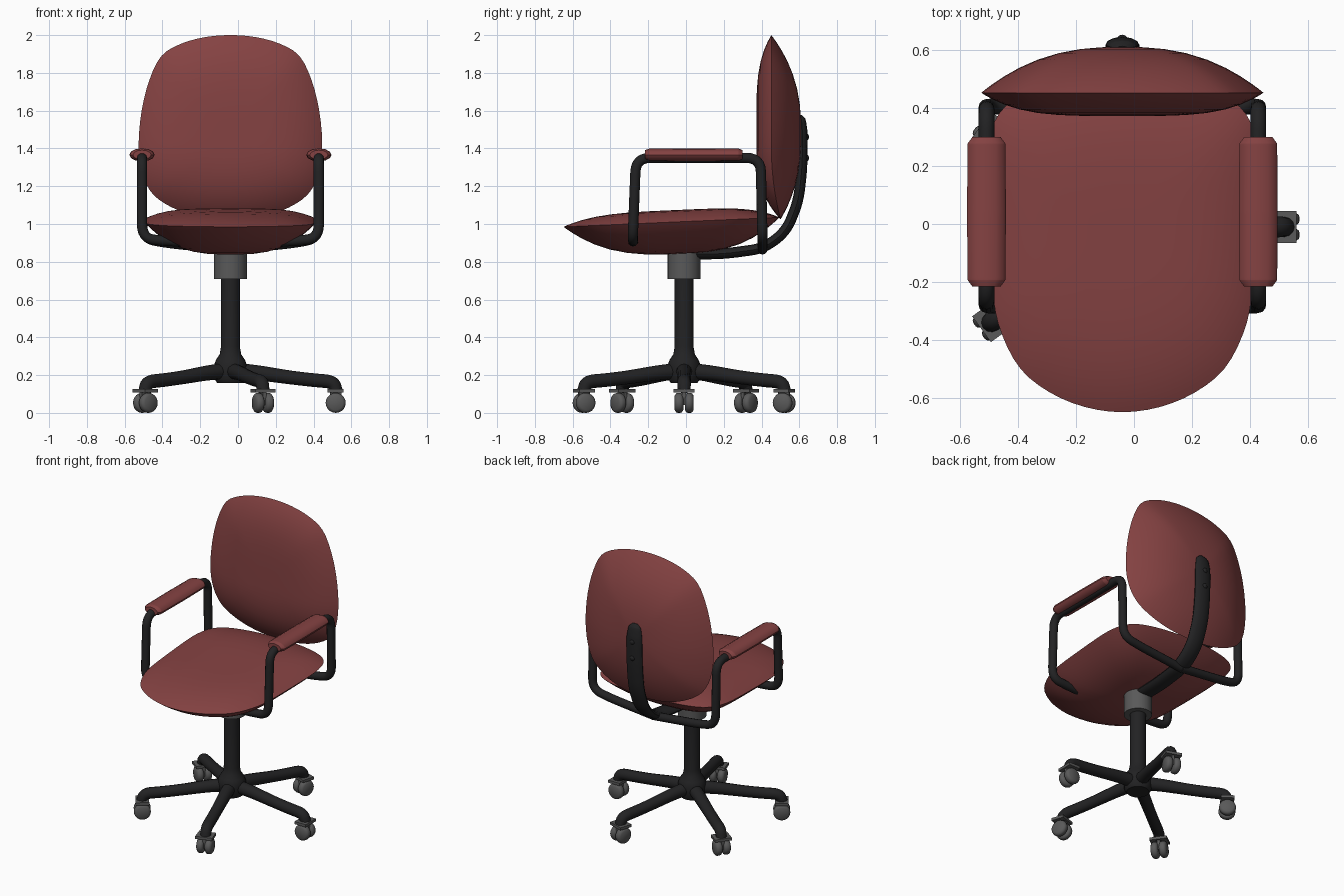
import bpy, bmesh, math
from mathutils import Vector, Matrix

if "Cube" in bpy.data.objects:
    bpy.data.objects.remove(bpy.data.objects["Cube"])

CX, CY = -0.04, -0.01          # axis of the chair


def material(name, rgb):
    m = bpy.data.materials.new(name)
    m.diffuse_color = (*rgb, 1)
    m.use_nodes = True
    m.node_tree.nodes["Principled BSDF"].inputs["Base Color"].default_value = m.diffuse_color
    return m


RED = material("red fabric", (0.235, 0.055, 0.055))
BLACK = material("black metal", (0.016, 0.016, 0.017))
GREY = material("grey plastic", (0.10, 0.10, 0.10))


def add(name, mesh, mat, angle=40):
    ob = bpy.data.objects.new(name, mesh)
    bpy.context.collection.objects.link(ob)
    mesh.materials.clear()
    mesh.materials.append(mat)
    bpy.ops.object.select_all(action='DESELECT')
    ob.select_set(True)
    bpy.context.view_layer.objects.active = ob
    bpy.ops.object.shade_smooth_by_angle(angle=math.radians(angle))
    return ob


def from_bm(name, bm, mat, angle=40):
    bmesh.ops.recalc_face_normals(bm, faces=bm.faces[:])
    me = bpy.data.meshes.new(name)
    bm.to_mesh(me)
    bm.free()
    return add(name, me, mat, angle)


def rounded(points, r, steps=6):
    """Fillet the corners of a polyline of (x, y, z, radius) points."""
    pts = [Vector(p) for p in points]
    out = [pts[0]]
    for a, b, c in zip(pts, pts[1:], pts[2:]):
        la, lc = (a - b).length, (c - b).length
        p = b + (a - b) * min(r / la, 0.5)
        q = b + (c - b) * min(r / lc, 0.5)
        for i in range(steps + 1):
            t = i / steps
            out.append(p * (1 - t) ** 2 + b * 2 * t * (1 - t) + q * t * t)
    return out + [pts[-1]]


def tube(name, points, radius, mat, fillet=0.06, matrix=Matrix()):
    cu = bpy.data.curves.new(name, 'CURVE')
    cu.dimensions = '3D'
    cu.bevel_depth, cu.bevel_resolution, cu.use_fill_caps = radius, 4, True
    pts = rounded(points, fillet)
    sp = cu.splines.new('POLY')
    sp.points.add(len(pts) - 1)
    for s, p in zip(sp.points, pts):
        s.co = (p.x, p.y, p.z, 1)
        s.radius = p.w
    tmp = bpy.data.objects.new(name + "_path", cu)
    me = bpy.data.meshes.new_from_object(tmp)
    bpy.data.objects.remove(tmp)
    me.transform(matrix)
    return add(name, me, mat)


def lathe(name, profile, mat, matrix, n=24):
    bm = bmesh.new()
    rings = [[bm.verts.new((r * math.cos(2 * math.pi * i / n), r * math.sin(2 * math.pi * i / n), z))
              for i in range(n)] for r, z in profile]
    for a, b in zip(rings, rings[1:]):
        for i in range(n):
            bm.faces.new((a[i], a[(i + 1) % n], b[(i + 1) % n], b[i]))
    bm.faces.new(rings[0])
    bm.faces.new(rings[-1])
    bm.transform(matrix)
    return from_bm(name, bm, mat)


def box(name, size, mat, matrix):
    bm = bmesh.new()
    bmesh.ops.create_cube(bm, size=1, matrix=matrix @ Matrix.Diagonal((*size, 1)))
    return from_bm(name, bm, mat)


def cushion(name, half, centre, rim, hi, lo, place):
    """Lens-shaped pad: half outline (u, v), rim height rim(v), bulges (height, power)."""
    loop = half + [(-u, v) for u, v in half[-2:0:-1]]
    n, ring = len(loop), []
    for i in range(n):                       # Catmull-Rom resampling
        a, b, c, d = (Vector(loop[(i + k) % n]) for k in (-1, 0, 1, 2))
        for t in (0, 1 / 3, 2 / 3):
            ring.append(0.5 * (2 * b + (c - a) * t + (2 * a - 5 * b + 4 * c - d) * t * t
                               + (3 * b - a - 3 * c + d) * t ** 3))
    bm, m = bmesh.new(), len(ring)

    def vert(p, s, h, k):
        v = centre + (p.y - centre) * s
        return bm.verts.new(place(p.x * s, v, rim(v) + h * (1 - s ** k)))
    edge = [vert(p, 1, 0, 1) for p in ring]
    for h, k in (hi, lo):
        prev = edge
        for s in (0.97, 0.92, 0.84, 0.73, 0.6, 0.45, 0.3, 0.15):
            cur = [vert(p, s, h, k) for p in ring]
            for i in range(m):
                j = (i + 1) % m
                bm.faces.new((prev[i], prev[j], cur[j], cur[i]))
            prev = cur
        tip = vert(ring[0], 0, h, k)
        for i in range(m):
            bm.faces.new((prev[i], prev[(i + 1) % m], tip))
    return from_bm(name, bm, RED, 50)


# seat and backrest cushions
cushion("seat",
        [(0, -0.648), (0.13, -0.63), (0.25, -0.58), (0.35, -0.5), (0.415, -0.38), (0.445, -0.25),
         (0.46, 0), (0.465, 0.2), (0.455, 0.3), (0.425, 0.38), (0.35, 0.44), (0.2, 0.48), (0, 0.495)],
        -0.03, lambda v: 0.985 + 0.05 * (v + 0.65) / 1.15, (0.063, 4), (-0.17, 2.9),
        lambda u, v, w: (CX + u, v, w))
cushion("backrest",
        [(0, 1.025), (0.14, 1.035), (0.27, 1.07), (0.38, 1.13), (0.44, 1.2), (0.475, 1.3), (0.486, 1.43),
         (0.47, 1.6), (0.43, 1.76), (0.365, 1.89), (0.26, 1.955), (0.13, 1.99), (0, 2.0)],
        1.48, lambda v: 0.452 + 0.05 * max(0, (1.4 - v) / 0.38) ** 2, (-0.08, 4), (0.158, 2.5),
        lambda u, v, w: (CX + u, w, v))

# curved support bar with two bolts
spine = [(0.603, 1.575, 0.35), (0.612, 1.55, 0.8), (0.617, 1.48, 1), (0.615, 1.3, 1), (0.595, 1.12, 1),
         (0.53, 0.96, 1), (0.41, 0.87, 1), (0.2, 0.842, 1), (0, 0.84, 1)]
tube("back_support", [(0, y, z, r) for y, z, r in spine], 0.028, BLACK, 0.07,
     Matrix.Translation((CX, 0, 0)) @ Matrix.Diagonal((2.1, 1, 1, 1)))
for z in (1.46, 1.35):
    bm = bmesh.new()
    bmesh.ops.create_uvsphere(bm, u_segments=12, v_segments=8, radius=0.02,
                              matrix=Matrix.Translation((CX, 0.632, z)))
    from_bm("support_bolt", bm, BLACK)

# armrest frames and pads
for side, s in (("left", -1), ("right", 1)):
    def px(x):
        return CX + s * x
    tube(side + "_arm_frame",
         [(px(0.16), -0.28, 0.905, 1), (px(0.35), -0.28, 0.91, 1), (px(0.468), -0.282, 0.925, 1),
          (px(0.468), -0.265, 1.35, 1), (px(0.468), 0.395, 1.35, 1), (px(0.468), 0.405, 0.925, 1),
          (px(0.34), 0.405, 0.9, 1), (px(0), 0.405, 0.865, 1)], 0.027, BLACK, 0.075)
    tube(side + "_arm_pad",
         [(0, -0.258, 0, 0.72), (0, -0.235, 0, 0.97), (0, 0, 0, 1), (0, 0.235, 0, 0.97), (0, 0.258, 0, 0.72)],
         0.067, RED, 0.01,
         Matrix.Translation((px(0.468), 0.042, 1.366)) @ Matrix.Diagonal((1, 1, 0.52, 1)))

# column and hub
axis = Matrix.Translation((CX, CY, 0))
lathe("column", [(0.07, 0.158), (0.085, 0.18), (0.088, 0.25), (0.077, 0.28), (0.057, 0.31), (0.05, 0.35),
                 (0.05, 0.73)], BLACK, axis)
lathe("seat_hub", [(0.088, 0.71), (0.088, 0.87)], GREY, axis)

# five legs with twin-wheel casters
for i in range(5):
    turn = axis @ Matrix.Rotation(math.radians(72 * i), 4, 'Z')
    tube("leg", [(0.03, 0, 0.222, 1.2), (0.15, 0, 0.212, 1.1), (0.32, 0, 0.187, 1), (0.45, 0, 0.172, 1),
                 (0.545, 0, 0.165, 1), (0.56, 0, 0.115, 0.95)], 0.036, BLACK, 0.06, turn)
    foot = turn @ Matrix.Translation((0.557, 0, 0))
    box("caster_hood", (0.085, 0.11, 0.018), GREY, foot @ Matrix.Translation((0, 0, 0.117)))
    box("caster_fin", (0.06, 0.02, 0.075), GREY, foot @ Matrix.Translation((0, 0, 0.08)))
    for y in (-0.027, 0.027):
        lathe("caster_wheel", [(0.038, -0.023), (0.05, -0.015), (0.053, -0.006), (0.053, 0.006),
                               (0.05, 0.015), (0.038, 0.023)], GREY,
              foot @ Matrix.Translation((0, y, 0.053)) @ Matrix.Rotation(math.pi / 2, 4, 'X'), 20)
